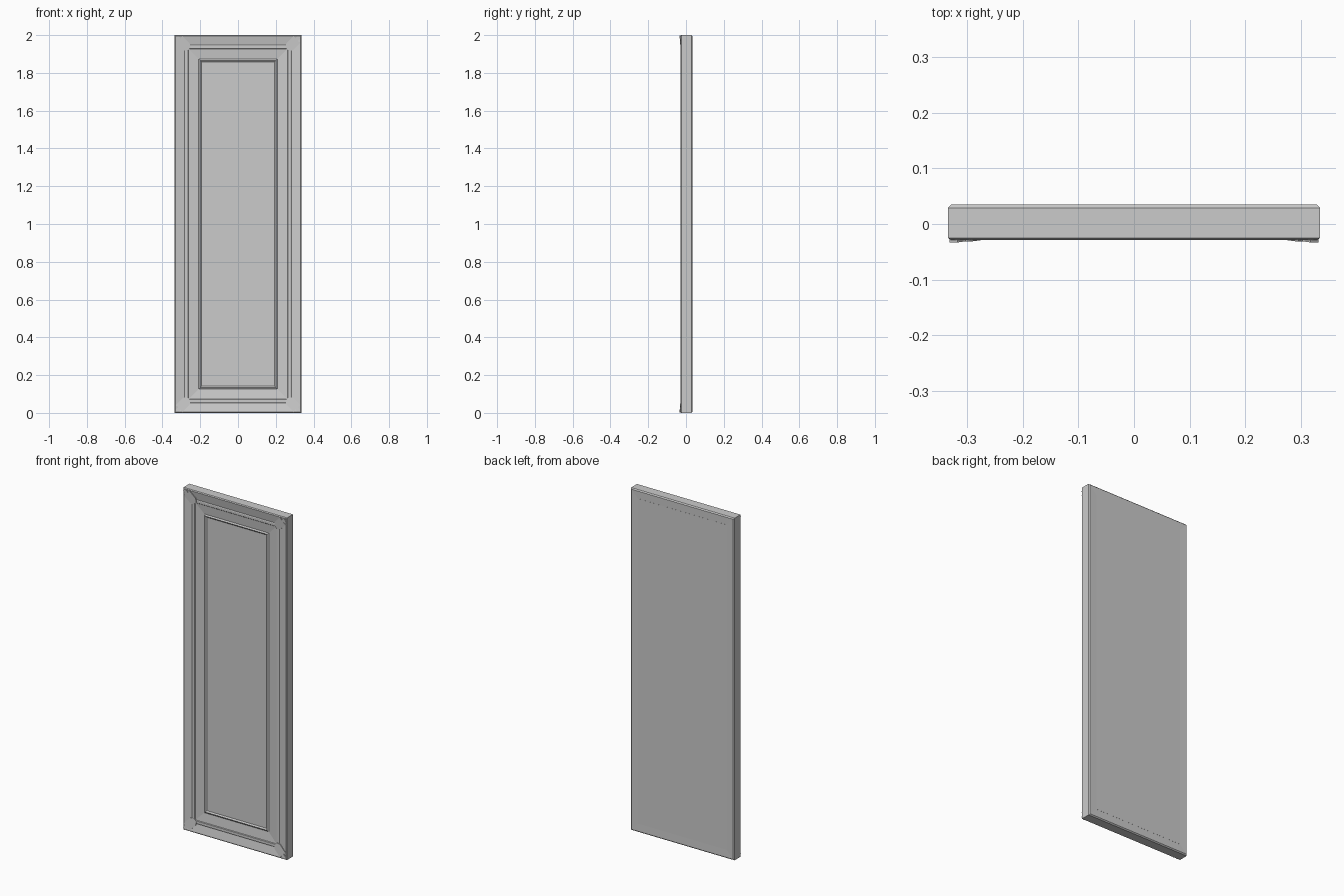
import bpy, bmesh

if "Cube" in bpy.data.objects:
    bpy.data.objects.remove(bpy.data.objects["Cube"])

W, H = 0.335, 2.0   # half width, height


def make_object(name, bm):
    bmesh.ops.recalc_face_normals(bm, faces=bm.faces)
    mesh = bpy.data.meshes.new(name)
    bm.to_mesh(mesh)
    bm.free()
    obj = bpy.data.objects.new(name, mesh)
    bpy.context.collection.objects.link(obj)
    return obj


def mitred_frame(name, profile):
    """Sweep a closed (inset, y) profile around the rectangle with mitred corners."""
    bm = bmesh.new()
    loops = []
    for d, y in profile:
        corners = ((-W + d, d), (W - d, d), (W - d, H - d), (-W + d, H - d))
        loops.append([bm.verts.new((x, y, z)) for x, z in corners])
    for a, b in zip(loops, loops[1:] + loops[:1]):
        for i in range(4):
            j = (i + 1) % 4
            bm.faces.new((a[i], a[j], b[j], b[i]))
    return make_object(name, bm)


def panel(name, inset, y0, y1):
    bm = bmesh.new()
    bmesh.ops.create_cube(bm, size=1)
    for v in bm.verts:
        v.co.x *= 2 * (W - inset)
        v.co.y = y0 if v.co.y < 0 else y1
        v.co.z = H / 2 + v.co.z * (H - 2 * inset)
    return make_object(name, bm)


def corner_ornament(name, sx, top):
    """Sloping leaf plate lying along the corner diagonal (u inward, v across)."""
    half = [(0.014, 0.010), (0.036, 0.009), (0.030, 0.026),
            (0.054, 0.025), (0.086, 0.025), (0.106, 0.012)]
    outline = half + [(u, -v) for u, v in reversed(half)]
    bm = bmesh.new()
    front, back = [], []
    for u, v in outline:
        a, b = (u + v) * 0.7071, (u - v) * 0.7071
        x, z = sx * (W - a), (H - b if top else b)
        front.append(bm.verts.new((x, -0.0345 + 0.09 * u, z)))
        back.append(bm.verts.new((x, -0.010, z)))
    bm.faces.new(front)
    bm.faces.new(back[::-1])
    n = len(outline)
    for i in range(n):
        j = (i + 1) % n
        bm.faces.new((front[i], back[i], back[j], front[j]))
    return make_object(name, bm)


# Moulded frame: chamfered rim, sloping band, step, second band, raised inner lip
mitred_frame("frame", [
    (0.000, 0.029), (0.000, -0.025), (0.005, -0.029), (0.053, -0.020),
    (0.057, -0.022), (0.070, -0.022), (0.073, -0.019), (0.127, -0.013),
    (0.135, -0.018), (0.144, -0.011), (0.144, 0.025), (0.050, 0.034),
    (0.006, 0.035)])

# Inset front panel and backing board
panel("front_panel", 0.140, -0.012, 0.000)
panel("back_board", 0.050, 0.010, 0.0345)

# Four corner ornaments
for sx, side in ((-1, "left"), (1, "right")):
    for top in (False, True):
        corner_ornament(f"corner_ornament_{'top' if top else 'bottom'}_{side}", sx, top)
